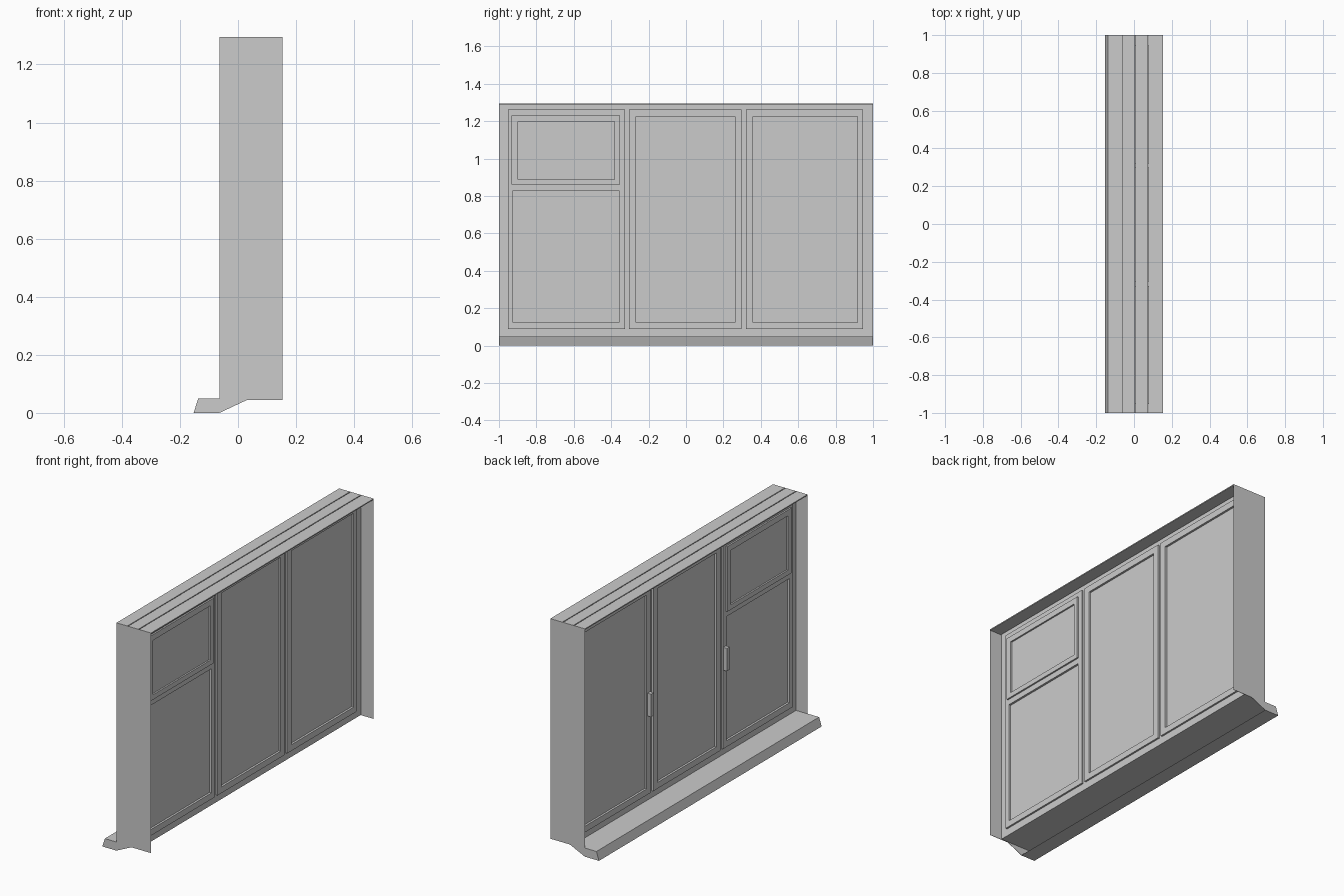
import bpy
import bmesh
from mathutils import Matrix, Vector

cube = bpy.data.objects.get("Cube")
if cube:
    bpy.data.objects.remove(cube, do_unlink=True)

grey = bpy.data.materials.new("light_grey")
grey.use_nodes = True
grey.diffuse_color = (0.6, 0.6, 0.6, 1)
grey.node_tree.nodes["Principled BSDF"].inputs["Base Color"].default_value = (0.6, 0.6, 0.6, 1)


def finish(name, bm):
    bmesh.ops.recalc_face_normals(bm, faces=bm.faces)
    mesh = bpy.data.meshes.new(name)
    bm.to_mesh(mesh)
    bm.free()
    mesh.materials.append(grey)
    obj = bpy.data.objects.new(name, mesh)
    bpy.context.collection.objects.link(obj)


def add_box(bm, x, y, z):
    size = Vector((x[1] - x[0], y[1] - y[0], z[1] - z[0]))
    mid = Vector((sum(x), sum(y), sum(z))) / 2
    bmesh.ops.create_cube(bm, size=1, matrix=Matrix.Translation(mid) @ Matrix.Diagonal(size).to_4x4())


def box(name, x, y, z):
    bm = bmesh.new()
    add_box(bm, x, y, z)
    finish(name, bm)


def ring(name, x, y, z, hole_y, hole_z):
    """Rectangular frame around a rectangular hole."""
    bm = bmesh.new()
    for stile in ((y[0], hole_y[0]), (hole_y[1], y[1])):
        add_box(bm, x, stile, z)
    for rail in ((z[0], hole_z[0]), (hole_z[1], z[1])):
        add_box(bm, x, hole_y, rail)
    finish(name, bm)


def extrude_profile(name, points, y0, y1):
    """Extrude an x-z outline along y."""
    bm = bmesh.new()
    face = bm.faces.new([bm.verts.new((x, y0, z)) for x, z in points])
    new = bmesh.ops.extrude_face_region(bm, geom=[face])["geom"]
    verts = [v for v in new if isinstance(v, bmesh.types.BMVert)]
    bmesh.ops.translate(bm, verts=verts, vec=(0, y1 - y0, 0))
    finish(name, bm)


BACK, FRONT, TOP, SKIN = -0.064, 0.153, 1.295, 0.002
INNER = 1 - SKIN
FRAME, SASH, VENT, GLASS = (0.007, 0.075), (-0.003, 0.085), (-0.012, 0.094), (0.009, 0.073)

# Thin end walls, each following the reveal and the sill below it
side = [(-0.153, 0), (BACK, 0), (0.03, 0.044), (FRONT, 0.044), (FRONT, TOP),
        (BACK, TOP), (BACK, 0.049), (-0.137, 0.049)]
extrude_profile("end_wall_right", side, -1, -INNER)
extrude_profile("end_wall_left", side, INNER, 1)

# Head lining in three strips with narrow grooves between them
for label, x in (("back", (BACK, 0.004)), ("middle", (0.009, 0.073)), ("front", (0.078, FRONT))):
    box("head_" + label, x, (-INNER, INNER), (TOP - 0.006, TOP))

# Hollow sill: bottom, lip and top folded from one thin sheet, open behind
sill = [(BACK, 0), (-0.153, 0), (-0.137, 0.049), (FRAME[1], 0.049),
        (FRAME[1], 0.046), (-0.135, 0.046), (-0.15, 0.002), (BACK, 0.002)]
extrude_profile("sill", sill, -INNER, INNER)

# Fixed outer frame with two mullions
ring("outer_frame", FRAME, (-INNER, INNER), (0.047, TOP - 0.005), (-0.94, 0.935), (0.1, 1.24))
for label, y in (("right", -0.316), ("left", 0.309)):
    box("mullion_" + label, FRAME, (y - 0.025, y + 0.025), (0.1, 1.24))

# Three sashes with their panes
sashes = {
    "right": ((-0.952, -0.327), (-0.926, -0.359)),
    "middle": ((-0.305, 0.298), (-0.268, 0.262)),
    "left": ((0.32, 0.945), (0.357, 0.918)),
}
for label, (outer, hole) in sashes.items():
    ring("sash_" + label, SASH, outer, (0.088, 1.262), hole, (0.123, 1.225))
    box("pane_" + label, GLASS, hole, (0.123, 1.225))

# Transom and top vent in the right sash
box("transom", SASH, sashes["right"][1], (0.829, 0.875))
ring("vent_sash", VENT, (-0.932, -0.354), (0.861, 1.231), (-0.899, -0.381), (0.889, 1.198))
box("vent_pane", SASH, (-0.899, -0.381), (0.889, 1.198))

# Handles on the sill side
for label, y in (("right", -0.343), ("left", 0.338)):
    box("handle_" + label, (-0.026, SASH[0]), (y - 0.012, y + 0.012), (0.535, 0.665))
